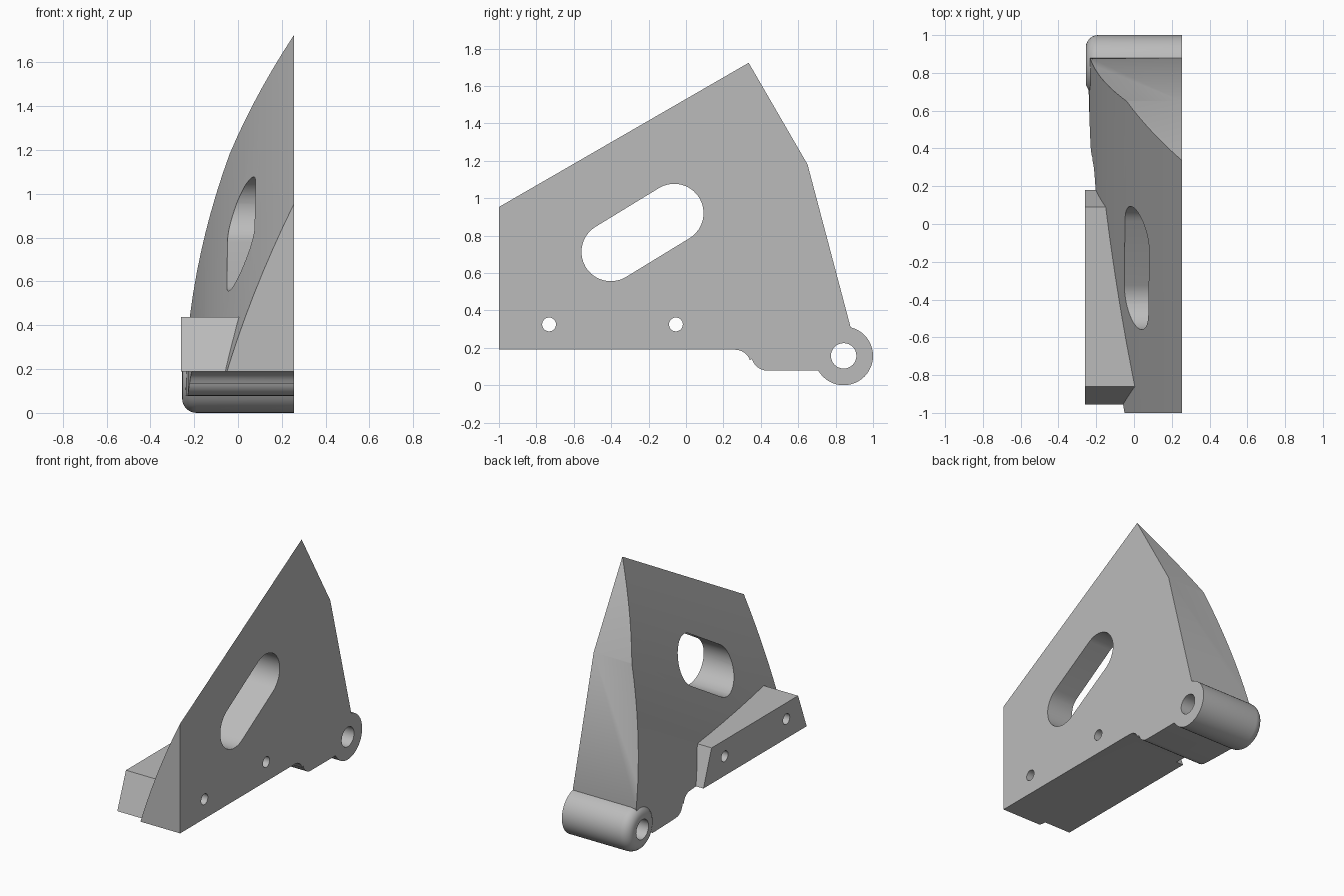
import bpy, bmesh
from math import sin, cos, pi, radians
from mathutils import Vector

if "Cube" in bpy.data.objects:
    bpy.data.objects.remove(bpy.data.objects["Cube"])

grey = bpy.data.materials.new("plain grey")
grey.use_nodes = True
grey.diffuse_color = (0.5, 0.5, 0.5, 1)
grey.node_tree.nodes["Principled BSDF"].inputs["Base Color"].default_value = (0.5, 0.5, 0.5, 1)

HALF = 0.255                     # half the width
TILT = radians(30)               # slope of the top edge
ALONG = Vector((0, cos(TILT), sin(TILT)))
DOWN = Vector((0, sin(TILT), -cos(TILT)))
TOP = Vector((0, -1, 0.953))     # low end of the top edge


def prism(name, points, sweep):
    """Solid made by sweeping a planar outline of 3D points."""
    bm = bmesh.new()
    face = bm.faces.new([bm.verts.new(p) for p in points])
    new = bmesh.ops.extrude_face_region(bm, geom=[face])["geom"]
    bmesh.ops.translate(bm, vec=sweep, verts=[v for v in new if isinstance(v, bmesh.types.BMVert)])
    return finish(name, bm)


def finish(name, bm):
    bmesh.ops.recalc_face_normals(bm, faces=bm.faces)
    mesh = bpy.data.meshes.new(name)
    bm.to_mesh(mesh)
    bm.free()
    mesh.materials.append(grey)
    obj = bpy.data.objects.new(name, mesh)
    bpy.context.collection.objects.link(obj)
    return obj


def arc(y, z, r, start, end, n):
    """Points of an arc in the side plane, angles in degrees."""
    angles = [radians(start + (end - start) * i / n) for i in range(n + 1)]
    return [(y + r * cos(a), z + r * sin(a)) for a in angles]


def side(name, outline, x0, x1):
    return prism(name, [(x0, y, z) for y, z in outline], (x1 - x0, 0, 0))


def combine(obj, other, operation):
    mod = obj.modifiers.new(operation.lower(), "BOOLEAN")
    mod.operation, mod.solver, mod.object = operation, "EXACT", other
    bpy.context.view_layer.objects.active = obj
    bpy.ops.object.modifier_apply(modifier=mod.name)
    bpy.data.objects.remove(other)


# Side outline of the plate, with the S-shaped step underneath
outline = [(-1, 0.19), (-1, 0.953), (0.335, 1.724), (0.65, 1.18), (0.88, 0.31),
           (0.84, 0.16), (0.71, 0.078)]
outline += arc(0.435, 0.163, 0.085, 270, 195, 6)
outline += arc(0.262, 0.105, 0.085, 20, 90, 6)
bracket = side("bracket", outline, -0.4, HALF)

# Hollow-curved outer face, running parallel to the top edge
curve = []
for i in range(21):
    d = 1.8 * i / 20
    curve.append((HALF - 0.57 * d + 0.163 * d * d, d))
curve += [(HALF + 0.2, 1.8), (HALF + 0.2, 0)]
points = [Vector((x, 0, 0)) + TOP + DOWN * d - ALONG for x, d in curve]
combine(bracket, prism("curved_blank", points, ALONG * 4), "INTERSECT")

# Mounting foot with sloping ends
foot = [(-0.955, 0.19), (0.18, 0.19), (0.09, 0.438), (-0.86, 0.438)]
combine(bracket, side("foot", foot, -0.26, 0.1), "UNION")

# Pivot boss with one rounded rim
boss = side("pivot_boss", arc(0.843, 0.157, 0.157, 0, 352.5, 47), -HALF, HALF)
bm = bmesh.new()
bm.from_mesh(boss.data)
rim = [e for e in bm.edges if all(v.co.x < 0 for v in e.verts)]
bmesh.ops.bevel(bm, geom=rim, offset=0.065, offset_type="OFFSET", segments=6,
                profile=0.5, affect="EDGES")
bm.to_mesh(boss.data)
bm.free()
combine(bracket, boss, "UNION")

# Slanted slot and round holes right through
slot = arc(-0.402, 0.713, 0.157, 120, 300, 20) + arc(-0.063, 0.92, 0.157, -60, 120, 20)
combine(bracket, side("slot_cutter", slot, -1, 1), "DIFFERENCE")
for y, z, r in [(-0.732, 0.325, 0.037), (-0.054, 0.325, 0.037), (0.843, 0.157, 0.068)]:
    hole = arc(y, z, r, 0, 348.75, 31)
    combine(bracket, side("hole_cutter", hole, -1, 1), "DIFFERENCE")

# Smooth curves, sharp edges
bpy.ops.object.select_all(action="DESELECT")
bracket.select_set(True)
bpy.context.view_layer.objects.active = bracket
bpy.ops.object.shade_smooth_by_angle(angle=radians(30))
